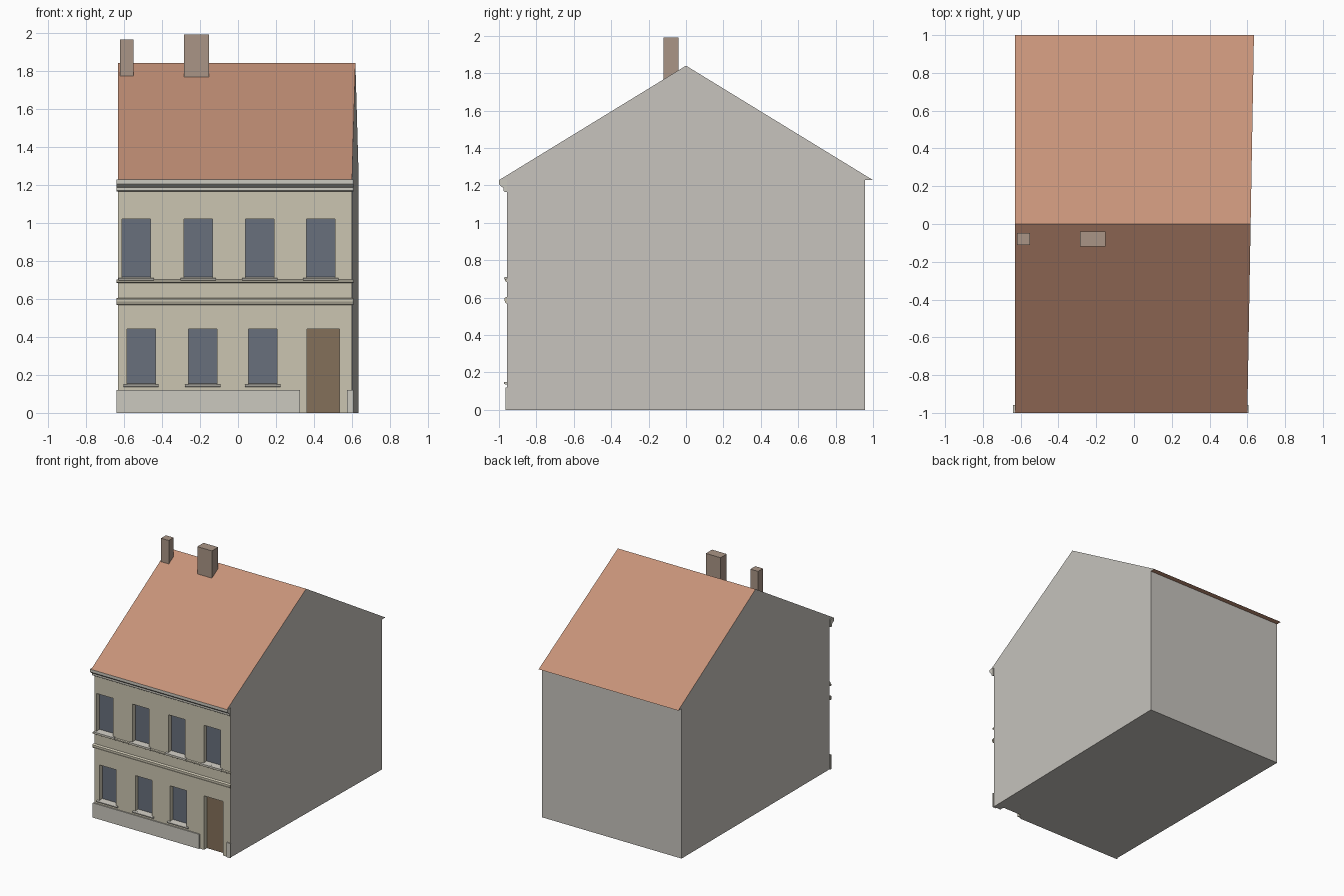
import bpy, bmesh

if "Cube" in bpy.data.objects:
    bpy.data.objects.remove(bpy.data.objects["Cube"])

LEFT, FRONT, BACK = -0.63, -0.957, 0.957
EAVE, RIDGE = 1.228, 1.84


def right(y):
    """The right party wall is slightly skewed."""
    return 0.6175 + 0.0175 * y


def material(name, rgb):
    m = bpy.data.materials.new(name)
    m.diffuse_color = (*rgb, 1)
    m.use_nodes = True
    m.node_tree.nodes["Principled BSDF"].inputs["Base Color"].default_value = m.diffuse_color
    return m


GREY = material("party_wall", (0.57, 0.55, 0.51))
CREAM = material("facade", (0.60, 0.56, 0.44))
TILE = material("roof_tile", (0.57, 0.29, 0.19))
GLASS = material("glass", (0.14, 0.16, 0.20))
WOOD = material("door_wood", (0.23, 0.16, 0.10))
STONE = material("stone", (0.60, 0.58, 0.52))
BRICK = material("chimney_brick", (0.40, 0.30, 0.24))


def prism(name, profile, x0, x1, mat, closed=True):
    """Sweep a (y, z) profile along x; x1 is a number or a function of y."""
    end = x1 if callable(x1) else lambda y: x1
    bm = bmesh.new()
    a = [bm.verts.new((x0, y, z)) for y, z in profile]
    b = [bm.verts.new((end(y), y, z)) for y, z in profile]
    n = len(profile)
    for i in range(n if closed else n - 1):
        j = (i + 1) % n
        bm.faces.new((a[i], a[j], b[j], b[i]))
    if closed:
        bm.faces.new(a)
        bm.faces.new(b)
    bmesh.ops.recalc_face_normals(bm, faces=bm.faces)
    if not closed and sum(f.normal.z * f.calc_area() for f in bm.faces) < 0:
        bmesh.ops.reverse_faces(bm, faces=bm.faces)
    me = bpy.data.meshes.new(name)
    bm.to_mesh(me)
    bm.free()
    me.materials.append(mat)
    ob = bpy.data.objects.new(name, me)
    bpy.context.collection.objects.link(ob)
    return ob


def box(name, x0, x1, y0, y1, z0, z1, mat):
    return prism(name, [(y0, z0), (y1, z0), (y1, z1), (y0, z1)], x0, x1, mat)


# Walls, with the gables running up to the ridge
walls = prism("walls", [(FRONT, 0), (BACK, 0), (BACK, EAVE), (1, EAVE), (0, RIDGE),
                        (-1, EAVE), (FRONT, EAVE)], LEFT, right, GREY)
walls.data.materials.append(CREAM)

# Openings: (name, left, width, bottom, top, material)
openings = [("upper_window", x, 0.15, 0.71, 1.02, GLASS) for x in (-0.61, -0.285, 0.04, 0.36)]
openings += [("lower_window", x, 0.15, 0.15, 0.442, GLASS) for x in (-0.585, -0.26, 0.055)]
openings += [("door", 0.362, 0.173, 0, 0.442, WOOD)]
DEPTH = 0.04
for name, x, w, z0, z1, mat in openings:
    low = z0 if z0 > 0 else -0.1
    cutter = box("cutter", x, x + w, FRONT - 0.1, FRONT + DEPTH, low, z1, CREAM)
    mod = walls.modifiers.new("opening", "BOOLEAN")
    mod.operation, mod.solver, mod.object = "DIFFERENCE", "EXACT", cutter
    bpy.context.view_layer.objects.active = walls
    bpy.ops.object.modifier_apply(modifier=mod.name)
    bpy.data.objects.remove(cutter)
    # Pane or door leaf at the back of the recess
    box(name, x, x + w, FRONT + DEPTH - 0.003, FRONT + DEPTH, z0, z1, mat)
    # Sloped window sill
    if mat == GLASS:
        prism(name + "_sill", [(FRONT + 0.035, z0 + 0.004), (-0.974, z0 - 0.002), (-0.974, z0 - 0.01),
                               (-0.965, z0 - 0.015), (FRONT + 0.035, z0 - 0.015)],
              x - 0.018, x + w + 0.018, STONE)

# Open the wall tops for the roof sheet and paint the street side
bm = bmesh.new()
bm.from_mesh(walls.data)
bm.normal_update()
bmesh.ops.delete(bm, geom=[f for f in bm.faces if abs(f.normal.z) > 0.5
                           and f.calc_center_median().z > 1.2], context="FACES")
for f in bm.faces:
    f.material_index = int(f.calc_center_median().y < -0.9)
bm.to_mesh(walls.data)
bm.free()

# Roof slopes and their soffits
prism("roof", [(FRONT, EAVE), (-1, EAVE), (0, RIDGE), (1, EAVE), (BACK, EAVE)],
      LEFT, right, TILE, closed=False)

# Street-side mouldings
L, R = -0.64, 0.607
prism("cornice", [(FRONT, EAVE), (-1, EAVE), (-1, 1.205), (-0.992, 1.197), (-0.975, 1.186),
                  (-0.975, 1.17), (-0.968, 1.165), (FRONT, 1.165)], L, R, STONE)
prism("storey_band", [(FRONT, 0.605), (-0.971, 0.598), (-0.971, 0.585), (-0.964, 0.57),
                      (FRONT, 0.567)], L, R, CREAM)
prism("sill_band", [(FRONT, 0.702), (-0.967, 0.698), (-0.967, 0.688), (FRONT, 0.682)], L, R, CREAM)

# Plinth either side of the door
box("plinth_left", L, 0.325, -0.966, FRONT, 0, 0.12, STONE)
box("plinth_right", 0.573, R, -0.966, FRONT, 0, 0.12, STONE)

# Chimneys
box("large_chimney", -0.285, -0.152, -0.12, -0.04, 1.76, 1.99, BRICK)
box("small_chimney", -0.62, -0.55, -0.11, -0.047, 1.765, 1.965, BRICK)
